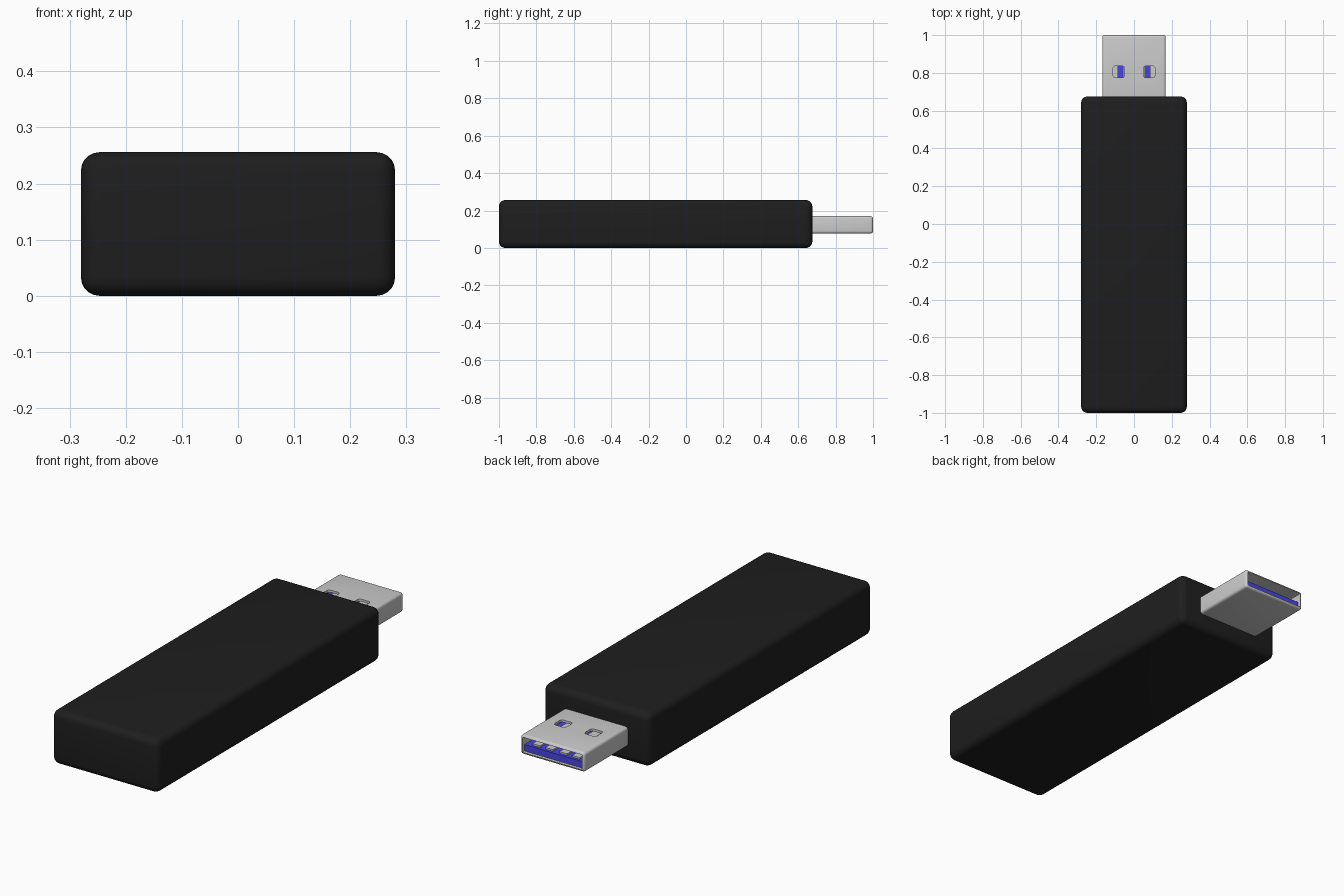
import bpy

if "Cube" in bpy.data.objects:
    bpy.data.objects.remove(bpy.data.objects["Cube"])


def box(name, x, y, z, bevel=0.0, segments=3, color=None):
    """Box from (min, max) ranges, with optional rounded edges and colour."""
    bpy.ops.mesh.primitive_cube_add(
        size=1, location=[(r[0] + r[1]) / 2 for r in (x, y, z)])
    ob = bpy.context.object
    ob.name = name
    ob.scale = [r[1] - r[0] for r in (x, y, z)]
    bpy.ops.object.transform_apply(location=True, rotation=True, scale=True)
    if bevel:
        mod = ob.modifiers.new("round", 'BEVEL')
        mod.width = bevel
        mod.segments = segments
        bpy.ops.object.modifier_apply(modifier=mod.name)
    if color:
        mat = bpy.data.materials.new(name + "_colour")
        mat.diffuse_color = (*color, 1)
        mat.use_nodes = True
        mat.node_tree.nodes["Principled BSDF"].inputs["Base Color"].default_value = mat.diffuse_color
        ob.data.materials.append(mat)
    return ob


def smooth(ob):
    bpy.ops.object.select_all(action='DESELECT')
    bpy.context.view_layer.objects.active = ob
    ob.select_set(True)
    bpy.ops.object.shade_smooth_by_angle()


def cut(target, cutter):
    """Subtract the cutter and discard it."""
    mod = target.modifiers.new("cut", 'BOOLEAN')
    mod.operation = 'DIFFERENCE'
    mod.solver = 'EXACT'
    mod.object = cutter
    bpy.context.view_layer.objects.active = target
    bpy.ops.object.modifier_apply(modifier=mod.name)
    bpy.data.objects.remove(cutter)


# Black casing
smooth(box("casing", (-0.28, 0.28), (-1, 0.675), (0, 0.256),
           0.033, 5, (0.013, 0.013, 0.013)))

# Metal plug shell, hollow with an open end and two latch windows on top
shell = box("plug_shell", (-0.168, 0.168), (0.6, 1), (0.077, 0.17), 0.013, 4)
cut(shell, box("cavity_cutter", (-0.156, 0.156), (0.66, 1.1), (0.088, 0.159), 0.005, 2))
for side in (-1, 1):
    cx = side * 0.08
    cut(shell, box("window_cutter", (cx - 0.031, cx + 0.031), (0.775, 0.836),
                   (0.14, 0.2), 0.012, 3))
smooth(shell)

# Blue tongue in the lower half of the plug
box("tongue", (-0.156, 0.156), (0.65, 0.985), (0.087, 0.119),
    color=(0.065, 0.06, 0.75))

# Four contact strips on the tongue
for i, px in enumerate((-0.104, -0.037, 0.037, 0.104)):
    box(f"contact_{i + 1}", (px - 0.02, px + 0.02), (0.65, 0.972), (0.115, 0.127))
